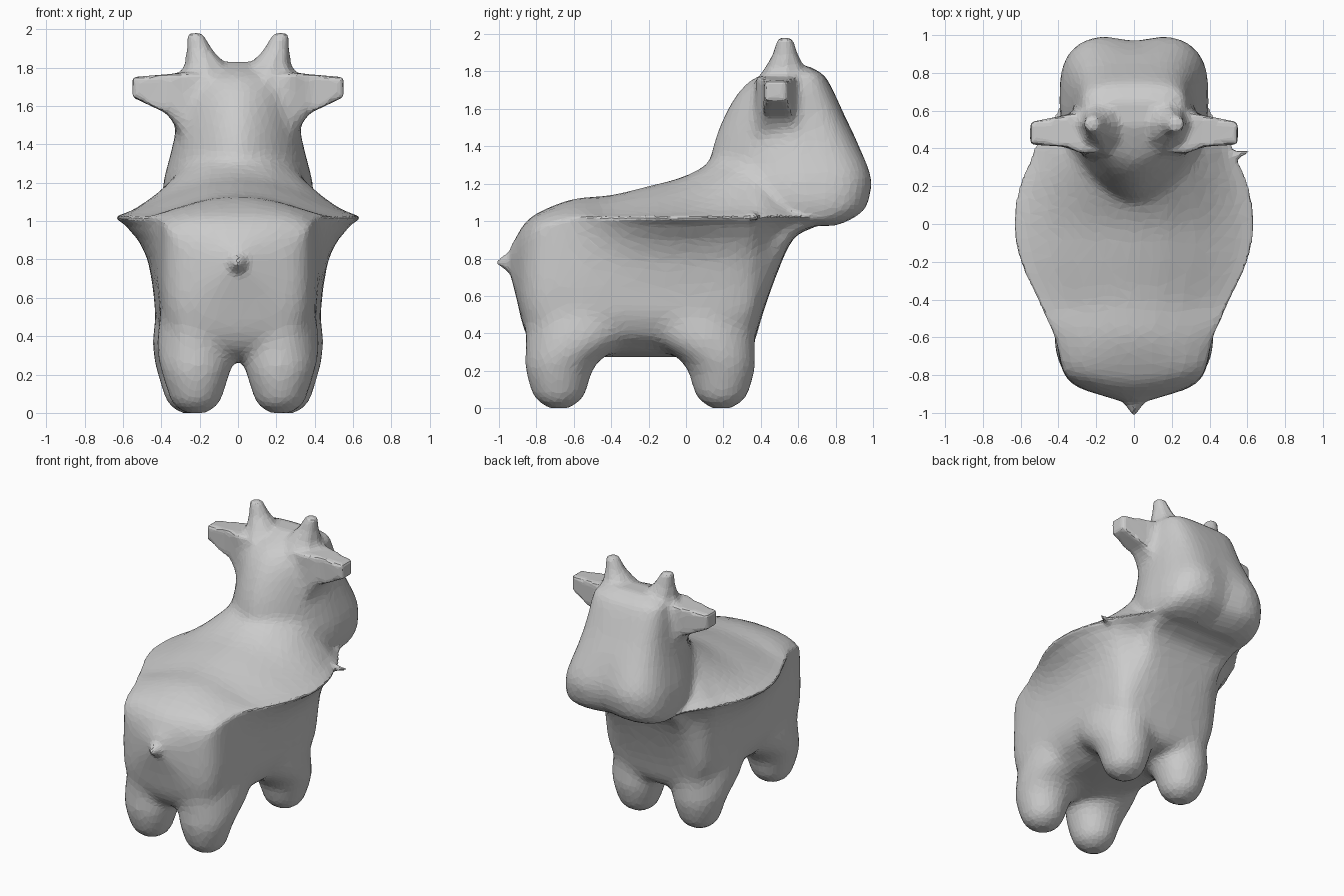
import bpy, bmesh
from math import cos, sin, pi, copysign
from mathutils import Vector

if "Cube" in bpy.data.objects:
    bpy.data.objects.remove(bpy.data.objects["Cube"])

bm = bmesh.new()


def loft(rings):
    """Skin a list of equal-length closed rings and cap both ends."""
    rows = [[bm.verts.new(p) for p in ring] for ring in rings]
    n = len(rows[0])
    faces = [bm.faces.new((a[i], a[(i + 1) % n], b[(i + 1) % n], b[i]))
             for a, b in zip(rows, rows[1:]) for i in range(n)]
    faces += [bm.faces.new(rows[0][::-1]), bm.faces.new(rows[-1])]
    bmesh.ops.recalc_face_normals(bm, faces=faces)


def smooth_rows(rows, steps=4):
    """Catmull-Rom interpolation between rows of numbers."""
    out = []
    for i in range(len(rows) - 1):
        p = [rows[max(0, min(len(rows) - 1, i + k))] for k in (-1, 0, 1, 2)]
        for s in range(steps):
            t = s / steps
            out.append([0.5 * (2 * b + (c - a) * t + (2*a - 5*b + 4*c - d) * t*t
                               + (3*b - a - 3*c + d) * t**3) for a, b, c, d in zip(*p)])
    return out + [list(rows[-1])]


def disc(x, y, z, rx, ry, n=24):
    return [(x + rx * cos(2*pi*i/n), y + ry * sin(2*pi*i/n), z) for i in range(n)]


# torso stations: y, top z, ridge z, ridge half width, side half width, belly z
torso = [(-.94, .86, .80, .06, .06, .72), (-.905, .92, .81, .18, .18, .58),
         (-.86, .99, .88, .29, .31, .40), (-.78, 1.05, .97, .37, .38, .30),
         (-.6, 1.12, 1.02, .42, .41, .27), (-.4, 1.14, 1.02, .52, .42, .27),
         (-.2, 1.19, 1.02, .615, .43, .27), (0, 1.245, 1.02, .65, .44, .27),
         (.2, 1.36, 1.02, .615, .44, .27), (.34, 1.45, 1.02, .555, .41, .30),
         (.41, 1.45, 1.02, .53, .36, .50), (.48, 1.38, 1.02, .49, .32, .70),
         (.57, 1.25, 1.02, .43, .34, .90), (.68, 1.15, 1.02, .385, .34, .965)]
# cross-section above the ridge: (width, convex rump height, concave back height)
upper = [(0, 1, 1), (.25, .96, .91), (.5, .85, .63), (.7, .67, .34), (.87, .38, .12)]
# below the ridge: (height, ridge blend, belly rounding)
lower = [(1, 1, 1), (.95, .72, 1), (.84, .38, 1), (.71, .14, 1), (.5, 0, 1),
         (.3, 0, .97), (.15, 0, .85), (.04, 0, .55)]
rings = []
for y, zt, zr, wr, ws, zb in smooth_rows(torso):
    t = max(0, min(1, (y + .75) / .3))
    half = [(u * wr, zr + (a + t * (b - a)) * (zt - zr)) for u, a, b in upper]
    half += [((ws + k * (wr - ws)) * q, zb + f * (zr - zb)) for f, k, q in lower]
    half.append((0, zb))
    rings.append([(x, y, z) for x, z in half] + [(-x, y, z) for x, z in half[-2:0:-1]])
loft(rings)

# head slices: z, back y, front y, half width
head = [(.975, .40, .80, .28), (1.0, .30, .87, .36), (1.05, .22, .95, .385),
        (1.12, .14, .99, .395), (1.22, .10, 1.005, .385), (1.3, .12, .98, .365),
        (1.42, .145, .92, .335), (1.55, .195, .855, .31), (1.66, .255, .805, .30),
        (1.74, .33, .765, .285), (1.79, .42, .725, .26), (1.83, .52, .65, .17)]
rings = []
for z, yb, yf, w in smooth_rows(head, 3):
    yc = yb + .58 * (yf - yb)
    ring = []
    for i in range(40):
        a = 2 * pi * i / 40
        c, s = cos(a), sin(a)
        x = copysign(abs(c) ** (.55 if s > 0 else 1.25), c) * w
        y = yc + copysign(abs(s) ** (.6 if s > 0 else 1.05), s) * (yf - yc if s > 0 else yc - yb)
        if s > 0:                       # notch between the muzzle lobes
            y -= .035 * max(0, 1 - abs(x) / .17) * max(0, min(1, (1.45 - z) / .2))
        ring.append((x, y, z))
    rings.append(ring)
loft(rings)

# leg rings: z, half width, y half length, y shift towards the belly
leg = [(0, .05, .05, 0), (.03, .10, .10, 0), (.07, .13, .135, 0), (.13, .155, .16, 0),
       (.2, .178, .182, 0), (.26, .195, .205, .02), (.31, .203, .24, .06),
       (.38, .205, .28, .10), (.48, .19, .30, .12), (.6, .16, .28, .10)]
for s in (-1, 1):
    # front and hind legs
    for y0, x0, d in ((.19, .243, -1), (-.68, .220, 1)):
        loft([disc(s * x0, y0 + d * dy, z, rx, ry) for z, rx, ry, dy in smooth_rows(leg, 2)])
    # ears, with a tapered root
    loft([[(s*x, y0, z0), (s*x, y1, z0), (s*x, y1, z1), (s*x, y0, z1)]
          for x, y0, y1, z0, z1 in ((.08, .40, .60, 1.34, 1.74), (.27, .37, .60, 1.42, 1.775),
                                    (.37, .41, .575, 1.56, 1.765), (.55, .42, .54, 1.645, 1.75))])
    # horns
    loft([disc(s * x, .53, z, r, r, 8) for x, z, r in
          ((.15, 1.74, .17), (.17, 1.82, .11), (.20, 1.89, .07), (.225, 1.98, .042))])

# tail nub and small side barb
for a, b, r in (((0, -.85, .78), (0, -1.02, .78), .12), ((.50, .35, 1.02), (.62, .39, 1.02), .035)):
    a, d = Vector(a), Vector(b) - Vector(a)
    m = d.to_track_quat('Z', 'Y').to_matrix().to_4x4()
    m.translation = a + d / 2
    bmesh.ops.create_cone(bm, cap_ends=True, segments=8, radius1=r, radius2=.008,
                          depth=d.length, matrix=m)

mesh = bpy.data.meshes.new("parts")
bm.to_mesh(mesh)
bm.free()
body = bpy.data.objects.new("horned_animal_body", mesh)
bpy.context.collection.objects.link(body)

# fuse all parts into one skin
fuse = body.modifiers.new("fuse", 'REMESH')
fuse.mode = 'VOXEL'
fuse.voxel_size = .016
skin = bpy.data.meshes.new_from_object(
    body.evaluated_get(bpy.context.evaluated_depsgraph_get()))
skin.name = "horned_animal_body"
body.modifiers.clear()
body.data = skin

# soften joins strongly on legs, flanks and neck; keep ridge, ears, horns, tail crisp
soft = body.vertex_groups.new(name="soft")
for v in skin.vertices:
    x, y, z = v.co
    low = min((z - .08) / .1, (.93 - z) / .12, (y + .93) / .04)
    high = min((z - 1.07) / .08, (1.76 - z) / .1, (.40 - abs(x)) / .08)
    w = max(0, min(1, max(low, high)))
    if w > 0:
        soft.add([v.index], w, 'REPLACE')
for name, group, count in (("soften", "soft", 60), ("blend", "", 6)):
    m = body.modifiers.new(name, 'SMOOTH')
    m.factor = .5
    m.iterations = count
    m.vertex_group = group

# reduce to small facets
facets = body.modifiers.new("facets", 'DECIMATE')
facets.ratio = .1
